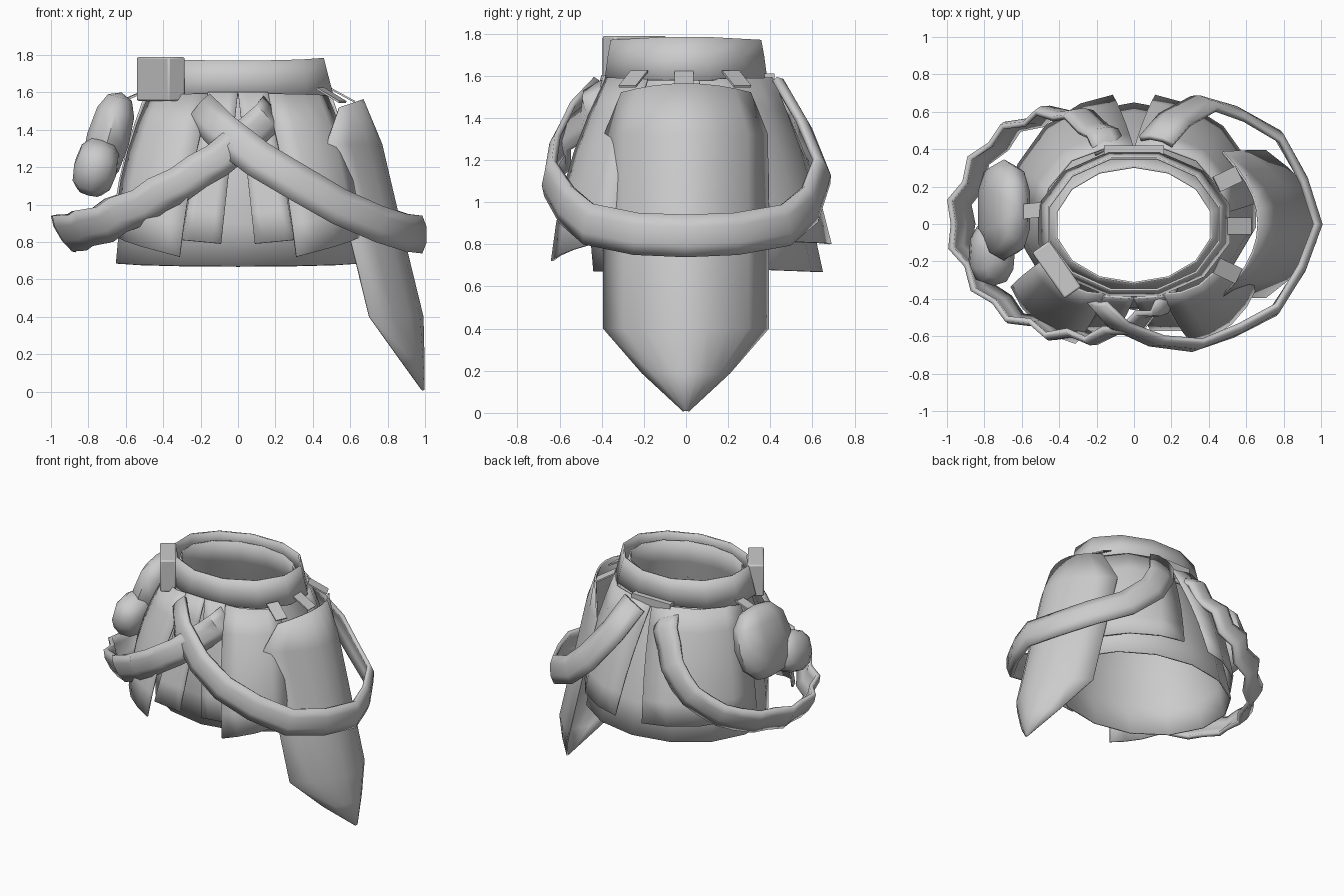
import bpy, math
from mathutils import Vector, Matrix

if "Cube" in bpy.data.objects:
    bpy.data.objects.remove(bpy.data.objects["Cube"])

grey = bpy.data.materials.new("plain grey")
grey.use_nodes = True
colour = (0.6, 0.6, 0.6, 1)
grey.diffuse_color = colour
grey.node_tree.nodes["Principled BSDF"].inputs["Base Color"].default_value = colour


def finish(obj, thick=0.0, angle=40):
    obj.data.materials.append(grey)
    bpy.ops.object.select_all(action='DESELECT')
    bpy.context.view_layer.objects.active = obj
    obj.select_set(True)
    bpy.ops.object.shade_smooth_by_angle(angle=math.radians(angle))
    if thick:
        mod = obj.modifiers.new("thickness", 'SOLIDIFY')
        mod.thickness = thick
        mod.offset = -1
    return obj


def sheet(name, rows, thick=0.012, wrap=False, angle=40):
    """Quad surface through rows of points; wrap closes each row."""
    n = len(rows[0])
    faces = [(r * n + c, r * n + (c + 1) % n, (r + 1) * n + (c + 1) % n, (r + 1) * n + c)
             for r in range(len(rows) - 1) for c in range(n if wrap else n - 1)]
    mesh = bpy.data.meshes.new(name)
    mesh.from_pydata([tuple(p) for row in rows for p in row], [], faces)
    obj = bpy.data.objects.new(name, mesh)
    bpy.context.collection.objects.link(obj)
    return finish(obj, thick, angle)


def ring(z, rx, front, back, sides, dip=0.0):
    pts = []
    for i in range(sides):
        a = 2 * math.pi * (i + 0.5) / sides
        y = (front + back) / 2 + (back - front) / 2 * math.sin(a)
        pts.append((rx * math.cos(a), y, z - dip * abs(math.sin(a))))
    return pts


def outward(p):
    return Vector((p.x, p.y * 1.4, 0)).normalized()


def mirrored(p, sx=1, sy=1):
    return Vector((p[0] * sx, p[1] * sy, p[2]))


# Flared skirt and waistband
skirt_profile = [(0.69, 0.67, -0.44, 0.65), (0.9, 0.65, -0.46, 0.6), (1.15, 0.61, -0.45, 0.53),
                 (1.38, 0.55, -0.40, 0.44), (1.56, 0.48, -0.35, 0.36),
                 (1.73, 0.43, -0.32, 0.31)]
sheet("skirt", [ring(*p, 14, 0.02 if i == 0 else 0) for i, p in enumerate(skirt_profile)],
      0.01, True)
sheet("waistband", [ring(1.58, 0.53, -0.40, 0.40, 12), ring(1.69, 0.50, -0.385, 0.385, 12),
                    ring(1.79, 0.475, -0.37, 0.37, 12, 0.02)], 0.012, True)


# Overlapping cloth panels, each spanned by four corners
def panel(name, tl, tr, bl, br, bulge, belly):
    rows = []
    for j in range(6):
        v = j / 5
        row = []
        for i in range(5):
            u = i / 4
            p = tl.lerp(tr, u).lerp(bl.lerp(br, u), v)
            push = bulge * math.sin(math.pi * u) + belly * math.sin(math.pi * v)
            row.append(p + outward(p) * push)
        rows.append(row)
    sheet(name, rows)


for side, s in (("left", 1), ("right", -1)):
    def corners(*pts):
        pts = [mirrored(p, s) for p in pts]
        return pts if s > 0 else [pts[1], pts[0], pts[3], pts[2]]
    panel("front_centre_panel_" + side, *corners((0.0, -0.39, 1.6), (0.16, -0.38, 1.6),
          (0.09, -0.56, 0.79), (0.3, -0.56, 0.81)), 0.0, 0.01)
    panel("front_side_panel_" + side, *corners((0.15, -0.37, 1.59), (0.47, -0.18, 1.58),
          (0.31, -0.63, 0.72), (0.65, -0.33, 0.83)), 0.06, 0.05)
    panel("back_side_panel_" + side, *corners((0.49, 0.06, 1.58), (0.0, 0.39, 1.59),
          (0.67, 0.12, 0.82), (0.11, 0.68, 0.8)), 0.14, 0.03)

# Long pointed cloth hanging on the left hip: z, centre x, edge x, half width
tail = [(1.56, 0.66, 0.54, 0.3), (1.32, 0.76, 0.47, 0.38), (0.85, 0.87, 0.59, 0.385),
        (0.4, 0.98, 0.7, 0.385), (0.19, 0.985, 0.85, 0.2), (0.01, 0.985, 0.98, 0.005)]
columns = [k / 4 for k in range(-4, 5)]
sheet("hip_cloth", [[(xc - (xc - xe) * u * u, u * h, z - 0.04 * u * u * (z > 1.5))
                     for u in columns] for z, xc, xe, h in tail])


# Crossed straps looping round each hip
def strap(name, path, width, ripple, lean):
    rows = []
    for i, p in enumerate(path):
        t = (path[min(i + 1, len(path) - 1)] - path[max(i - 1, 0)]).normalized()
        n = outward(p)
        up = (n.cross(t)).normalized()
        up = up if up.z > 0 else -up
        n = t.cross(up).normalized()
        n = n if n.dot(outward(p)) > 0 else -n
        p = p + n * ripple * (1 if i % 2 else -1)
        amount = lean * abs(p.x)
        rows.append([p + up * width * k + n * (0.035 * (1 - abs(2 * k)) + amount * k)
                     for k in (-0.5, -0.2, 0.2, 0.5)])
    return sheet(name, rows, 0.03, angle=50)


loop = [(-0.2, -0.40, 1.51), (-0.08, -0.51, 1.39), (0.11, -0.61, 1.24), (0.32, -0.62, 1.11),
        (0.53, -0.56, 0.99), (0.73, -0.44, 0.895), (0.88, -0.23, 0.85), (0.95, 0, 0.84),
        (0.89, 0.23, 0.85), (0.75, 0.45, 0.89), (0.55, 0.58, 0.99), (0.37, 0.62, 1.14),
        (0.22, 0.55, 1.35), (0.12, 0.42, 1.54)]
strap("left_hip_strap", [Vector(p) for p in loop], 0.18, 0.008, 0.0)


def halved(path):
    out = []
    for a, b in zip(path, path[1:]):
        out += [a, a.lerp(b, 0.5)]
    return out + [path[-1]]


strap("right_hip_strap", halved([mirrored(p, -1, 0.98) for p in loop]), 0.19, 0.025, 0.12)


# Boxes: belt plates, hanging tabs and the belt pocket
def box(name, centre, size, turn=0.0, tilt=0.0, bevel=0.0):
    bpy.ops.mesh.primitive_cube_add(size=1)
    obj = bpy.context.object
    obj.name = name
    obj.data.transform(Matrix.Translation(centre) @ Matrix.Rotation(turn, 4, 'Z')
                       @ Matrix.Rotation(tilt, 4, 'Y') @ Matrix.Diagonal((*size, 1)))
    if bevel:
        mod = obj.modifiers.new("bevel", 'BEVEL')
        mod.width = bevel
        mod.segments = 2
    return finish(obj)


box("back_belt_plate", (0, 0.395, 1.58), (0.32, 0.05, 0.06))
for i, (x, y, turn) in enumerate([(0.5, -0.25, -0.45), (0.56, -0.01, 0.0), (0.5, 0.24, 0.45)]):
    box("hip_tab_%d" % (i + 1), (x, y, 1.585), (0.15, 0.09, 0.01), turn, 0.5)
box("pouch_tab", (-0.56, 0.07, 1.58), (0.16, 0.08, 0.012), 0.1, -0.4)
box("belt_pocket", (-0.413, -0.245, 1.672), (0.3, 0.11, 0.235), math.radians(-55), 0, 0.01)


# Hip pouch: rounded body with a bent lower lobe
def lobe(name, centre, size, tilt, pitch):
    bpy.ops.mesh.primitive_uv_sphere_add(segments=10, ring_count=6, radius=1)
    obj = bpy.context.object
    obj.name = name
    for v in obj.data.vertices:
        # Square the sphere off towards a padded bag
        v.co = Vector([math.copysign(abs(c) ** 0.8, c) for c in v.co])
    obj.data.transform(Matrix.Translation(centre) @ Matrix.Rotation(tilt, 4, 'Y')
                       @ Matrix.Rotation(pitch, 4, 'X') @ Matrix.Diagonal((*size, 1)))
    return finish(obj, angle=50)


lobe("pouch_body", (-0.695, 0.075, 1.35), (0.12, 0.27, 0.26), 0.28, 0.0)
lobe("pouch_lower_lobe", (-0.76, -0.16, 1.2), (0.12, 0.17, 0.15), 0.25, 0.3)
